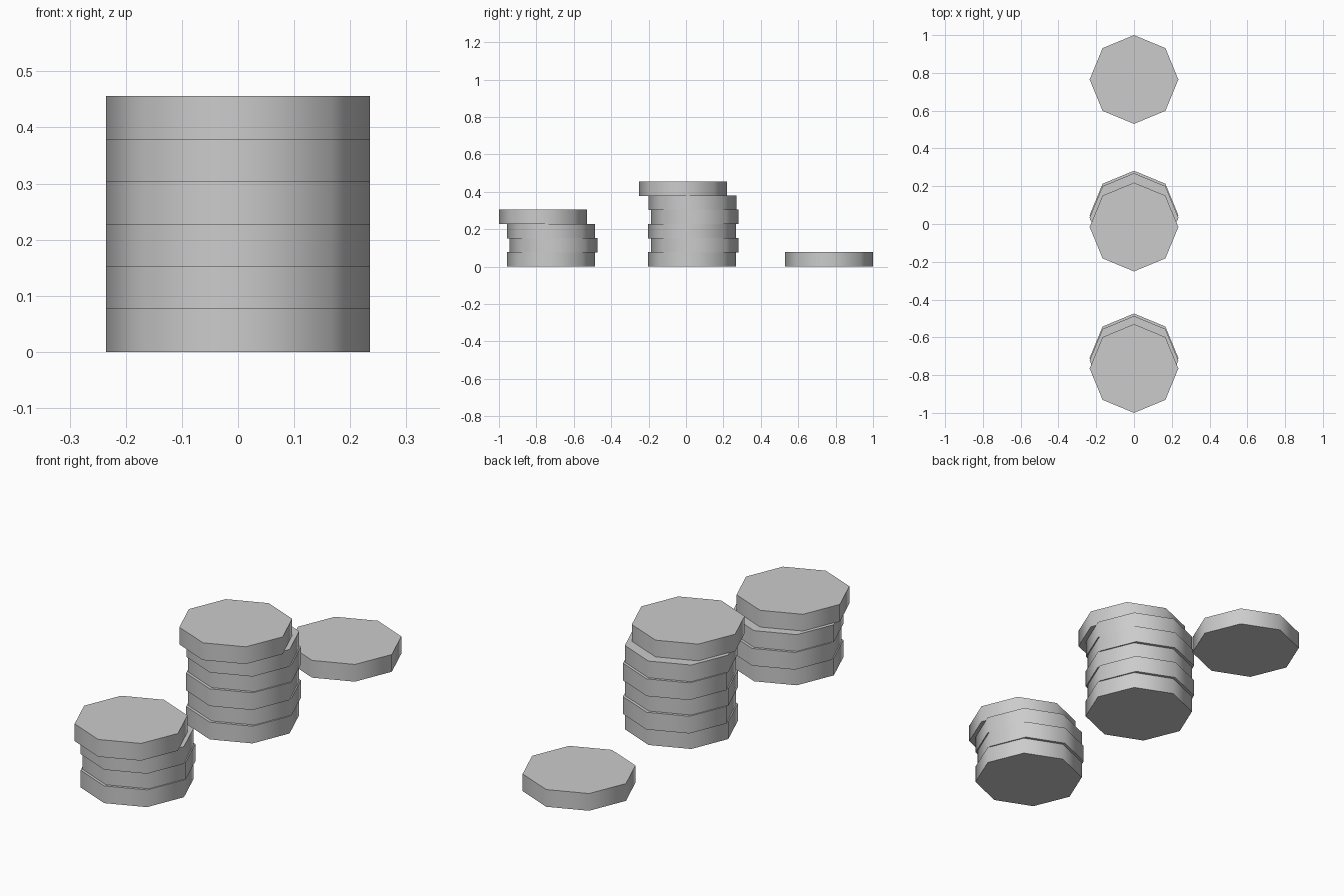
import bpy
import math

if "Cube" in bpy.data.objects:
    bpy.data.objects.remove(bpy.data.objects["Cube"])

RADIUS = 0.235
THICK = 0.078
STEP = 0.0756


def disc(name, y, level):
    # eight-sided disc, corners on the axes, smooth rim and sharp flat caps
    bpy.ops.mesh.primitive_cylinder_add(
        vertices=8, radius=RADIUS, depth=THICK,
        location=(0, y, level * STEP + THICK / 2))
    ob = bpy.context.object
    ob.name = name
    bpy.ops.object.shade_smooth_by_angle(angle=math.radians(60))


# y offset of each disc, bottom to top
stacks = {
    "short_stack": [-0.722, -0.709, -0.722, -0.765],
    "tall_stack": [0.033, 0.047, 0.033, 0.047, 0.034, -0.016],
    "single": [0.765],
}
for stack, offsets in stacks.items():
    for i, y in enumerate(offsets):
        disc(f"{stack}_disc_{i + 1}", y, i)
